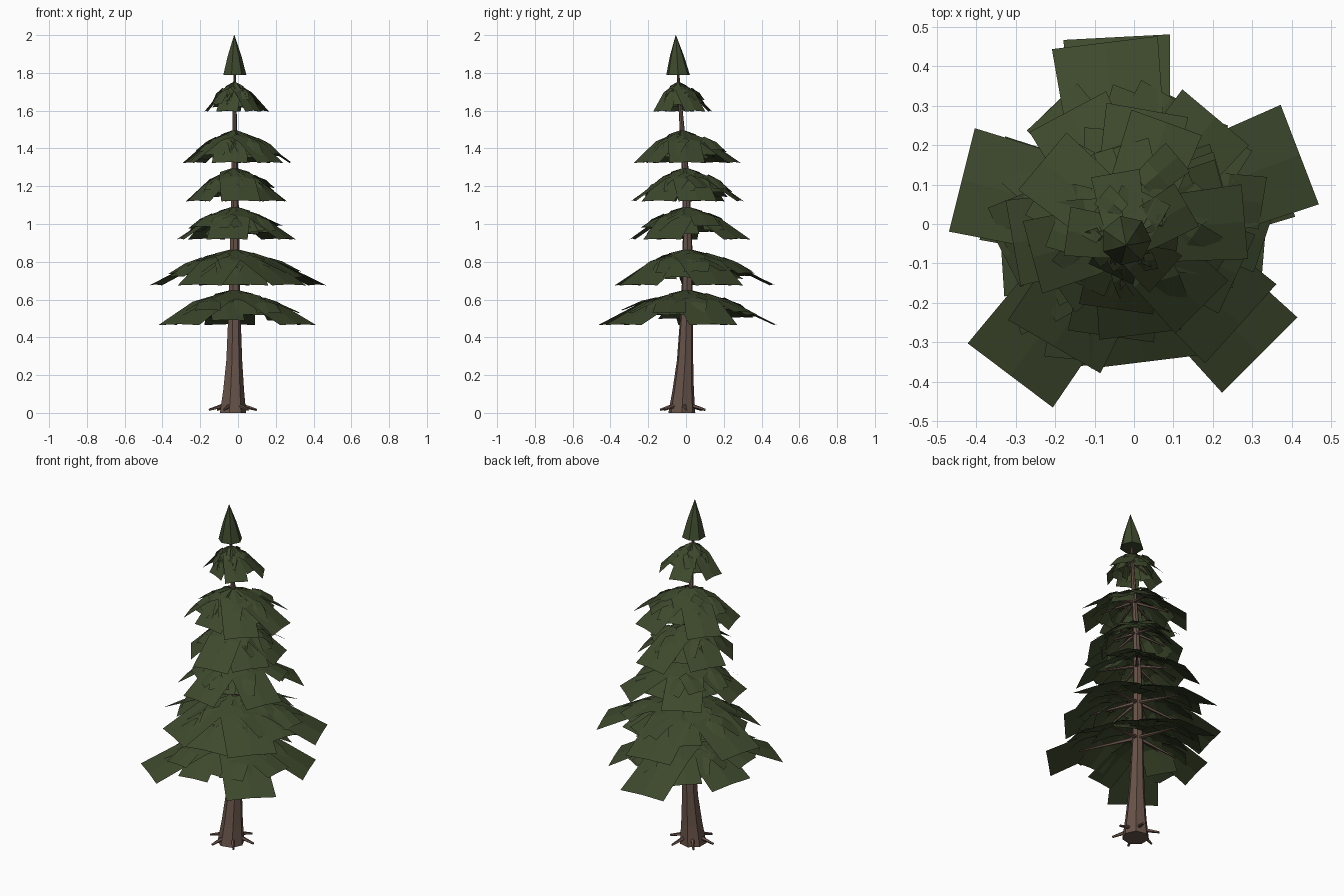
import bpy, bmesh, math, random
from mathutils import Vector

if "Cube" in bpy.data.objects:
    bpy.data.objects.remove(bpy.data.objects["Cube"])

random.seed(4)


def material(name, rgb):
    m = bpy.data.materials.new(name)
    m.diffuse_color = (*rgb, 1)
    m.use_nodes = True
    m.node_tree.nodes["Principled BSDF"].inputs["Base Color"].default_value = m.diffuse_color
    return m


BARK = material("bark brown", (0.138, 0.087, 0.067))
NEEDLE = material("needle green", (0.047, 0.066, 0.0255))


def finish(name, bm, mat):
    me = bpy.data.meshes.new(name)
    bm.to_mesh(me)
    bm.free()
    me.materials.append(mat)
    ob = bpy.data.objects.new(name, me)
    bpy.context.collection.objects.link(ob)
    return ob


def tube(bm, pts, radii, sides, level=False):
    """Closed faceted tube along points; level=True keeps rings horizontal."""
    pts = [Vector(p) for p in pts]
    d = Vector((0, 0, 1)) if level else (pts[-1] - pts[0]).normalized()
    u = Vector((1, 0, 0)) if level else d.orthogonal().normalized()
    v = d.cross(u)
    rings = []
    for p, r in zip(pts, radii):
        rings.append([bm.verts.new(p + r * (u * math.cos(k * math.tau / sides)
                                            + v * math.sin(k * math.tau / sides)))
                      for k in range(sides)])
    for a, b in zip(rings, rings[1:]):
        for k in range(sides):
            j = (k + 1) % sides
            bm.faces.new((a[k], a[j], b[j], b[k]))
    bm.faces.new(rings[0][::-1])
    bm.faces.new(rings[-1])


def card(bm, start, ang, length, width, drop, sag):
    """Drooping needle card, folded along its middle and bent along its length."""
    d = Vector((math.cos(ang), math.sin(ang), 0))
    s = Vector((-d.y, d.x, 0))
    rows = []
    for t, f, w in ((0, 0, 0.75), (0.42, 0.27, 0.9), (1, 1, 1)):
        row = []
        for k in (-1, 0, 1):
            p = start + d * length * t + s * k * w * width / 2
            p.z -= drop * f + abs(k) * sag * (1 - 0.8 * t)
            row.append(bm.verts.new(p))
        rows.append(row)
    for a, b in zip(rows, rows[1:]):
        for k in range(2):
            bm.faces.new((a[k], b[k], b[k + 1], a[k + 1]))


# trunk centre line: z, x, y, radius
TRUNK = [(0, -0.03, -0.022, 0.073), (0.12, -0.026, -0.015, 0.058),
         (0.28, -0.022, -0.005, 0.044), (0.6, -0.02, 0.006, 0.031),
         (0.95, -0.018, 0.008, 0.025), (1.3, -0.018, -0.005, 0.018),
         (1.6, -0.018, -0.028, 0.011), (1.85, -0.018, -0.046, 0.006)]


def centre(z):
    for a, b in zip(TRUNK, TRUNK[1:]):
        if z <= b[0]:
            t = (z - a[0]) / (b[0] - a[0])
            return Vector((a[1] + t * (b[1] - a[1]), a[2] + t * (b[2] - a[2]), z))


bm = bmesh.new()
tube(bm, [(x, y, z) for z, x, y, r in TRUNK], [r for *_, r in TRUNK], 7, True)
finish("trunk", bm, BARK)

# roots
bm = bmesh.new()
for k in range(6):
    a = k * math.tau / 6 + 0.15
    c = Vector((-0.027, -0.017, 0))
    d = Vector((math.cos(a), math.sin(a), 0))
    tube(bm, [c + d * 0.03 + Vector((0, 0, 0.045)), c + d * 0.128 + Vector((0, 0, 0.016))],
         [0.013, 0.006], 5)
finish("roots", bm, BARK)

# tiers: top z, drop, card width, [(angle in degrees, reach)]
TIERS = [
    (0.655, 0.185, 0.27, [(93, 0.475), (166, 0.37), (233, 0.495), (315, 0.46), (20, 0.39)]),
    (0.870, 0.190, 0.27, [(21, 0.455), (97, 0.465), (166, 0.45), (240, 0.37), (277, 0.35), (318, 0.37)]),
    (1.095, 0.172, 0.22, [(50, 0.34), (118, 0.33), (190, 0.31), (262, 0.29), (335, 0.29)]),
    (1.300, 0.175, 0.21, [(15, 0.24), (80, 0.29), (150, 0.25), (215, 0.25), (277, 0.28), (325, 0.24)]),
    (1.500, 0.172, 0.19, [(5, 0.28), (70, 0.27), (140, 0.28), (195, 0.27), (262, 0.22), (315, 0.27)]),
    (1.755, 0.155, 0.125, [(30, 0.14), (100, 0.135), (172, 0.165), (245, 0.14), (318, 0.145)]),
]
for n, (z, drop, width, arms) in enumerate(TIERS, 1):
    leaf, wood = bmesh.new(), bmesh.new()
    c = centre(z)
    off = Vector((c.x, c.y, 0))
    for deg, reach in arms:
        a = math.radians(deg)
        d = Vector((math.cos(a), math.sin(a), 0))
        L = reach - off.dot(d)          # reach is measured from the world axis
        card(leaf, c.copy(), a, L, width, drop, 0.025)
        # side sprays, then smaller ones further out
        for at, size, wid, turn in ((0.22, 0.52, 0.65, 0.75), (0.42, 0.36, 0.5, 0.6)):
            for s in (-1, 1):
                st = c + d * L * at - Vector((0, 0, drop * at * random.uniform(0.5, 0.85)))
                card(leaf, st, a + s * turn * random.uniform(0.8, 1.2),
                     L * size * random.uniform(0.85, 1.1), width * wid,
                     drop * (1 - at) * random.uniform(0.6, 0.95), 0.015)
        # branch
        tube(wood, [c - Vector((0, 0, 0.055)), c + d * L * 0.65 - Vector((0, 0, 0.66 * drop))],
             [0.012 * min(1, reach / 0.35), 0.004], 5)
    finish(f"needle_tier_{n}", leaf, NEEDLE)
    finish(f"branches_{n}", wood, BARK)

# tip
bm = bmesh.new()
tube(bm, [(-0.02, -0.042, 1.79), (-0.02, -0.048, 1.89), (-0.02, -0.054, 2.0)],
     [0.064, 0.038, 0.001], 7, True)
finish("tree_tip", bm, NEEDLE)
